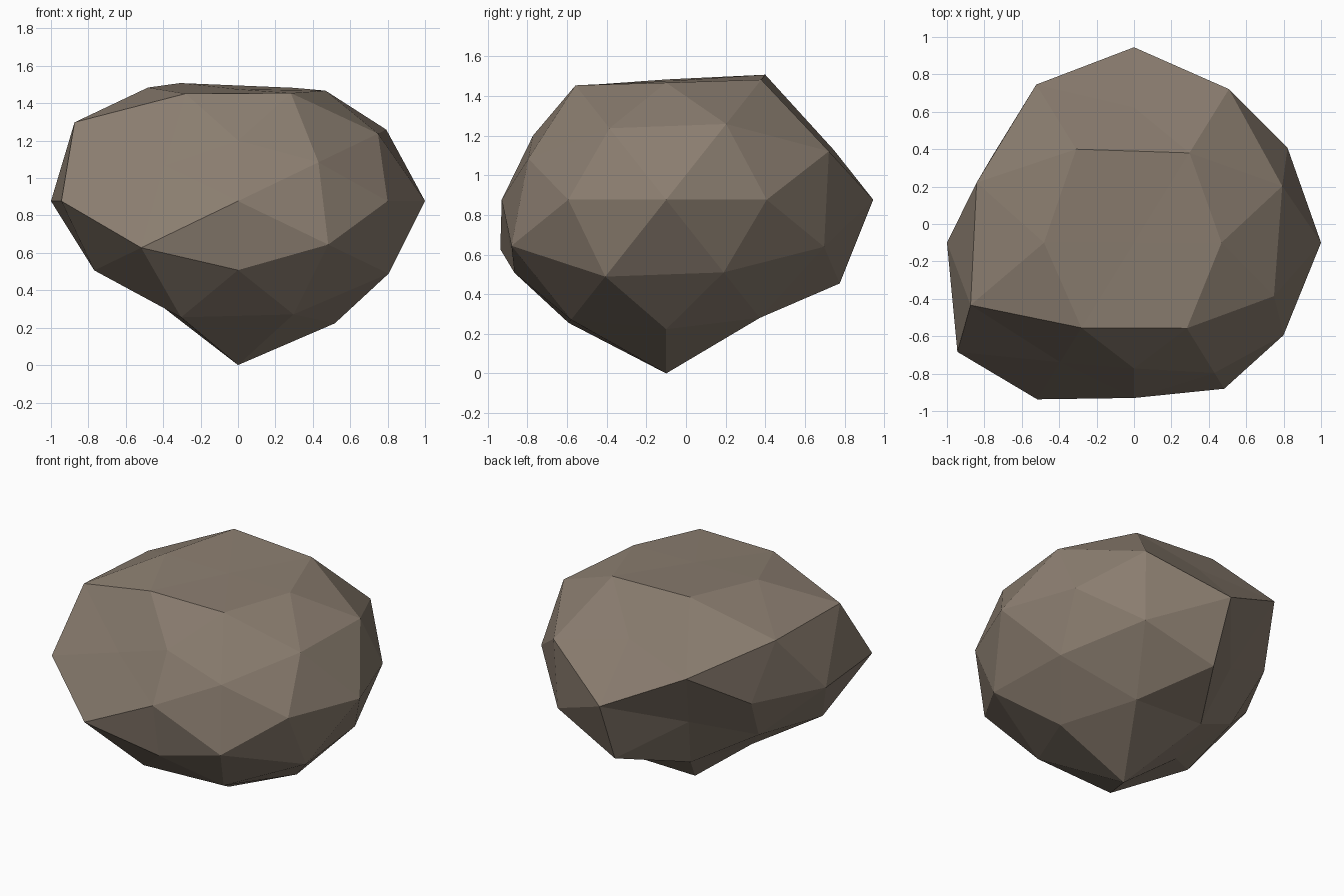
import bpy, bmesh
from mathutils import Vector

if "Cube" in bpy.data.objects:
    bpy.data.objects.remove(bpy.data.objects["Cube"])

# Boulder: once-subdivided icosphere, each direction pushed in or out
CENTRE = Vector((0, -0.10, 0.877))
SQUASH = 0.78  # vertical flattening


def signed(base):
    """All sign variants of a direction, minus before plus, x slowest."""
    out = [()]
    for c in base:
        out = [o + (s,) for o in out for s in ((-c, c) if c else (0,))]
    return [Vector(o).normalized() for o in out]


# Direction family -> radius for each sign variant
FAMILIES = [
    ((.526, 0, .851), (.82, .915, .985, .89)),
    ((0, .851, .526), (.90, .79, 1.03, .85)),
    ((.851, .526, 0), (1.11, .888, .94, .965)),
    ((1, 0, 0), (1.0, 1.0)),
    ((0, 1, 0), (.83, 1.045)),
    ((0, 0, 1), (1.124, .767)),
    ((.309, .5, .809), (.985, .91, .865, 1.0, .96, .915, .945, .96)),
    ((.5, .809, .309), (1.035, .79, .74, 1.045, .965, .86, .985, 1.015)),
    ((.809, .309, .5), (.95, 1.08, .82, 1.04, .995, .925, .94, .98)),
]

bm = bmesh.new()
radius = {}
for base, radii in FAMILIES:
    for d, r in zip(signed(base), radii):
        radius[bm.verts.new(d)] = r

# Skin the unit sphere, then displace it into the rock
bmesh.ops.convex_hull(bm, input=bm.verts[:])
for v, r in radius.items():
    p = v.co * r
    v.co = CENTRE + Vector((p.x, p.y, p.z * SQUASH))
bmesh.ops.recalc_face_normals(bm, faces=bm.faces[:])

mesh = bpy.data.meshes.new("boulder")
bm.to_mesh(mesh)
bm.free()

stone = bpy.data.materials.new("brown_stone")
stone.diffuse_color = (0.255, 0.205, 0.160, 1)
stone.use_nodes = True
stone.node_tree.nodes["Principled BSDF"].inputs["Base Color"].default_value = stone.diffuse_color
mesh.materials.append(stone)

boulder = bpy.data.objects.new("boulder", mesh)
bpy.context.collection.objects.link(boulder)
